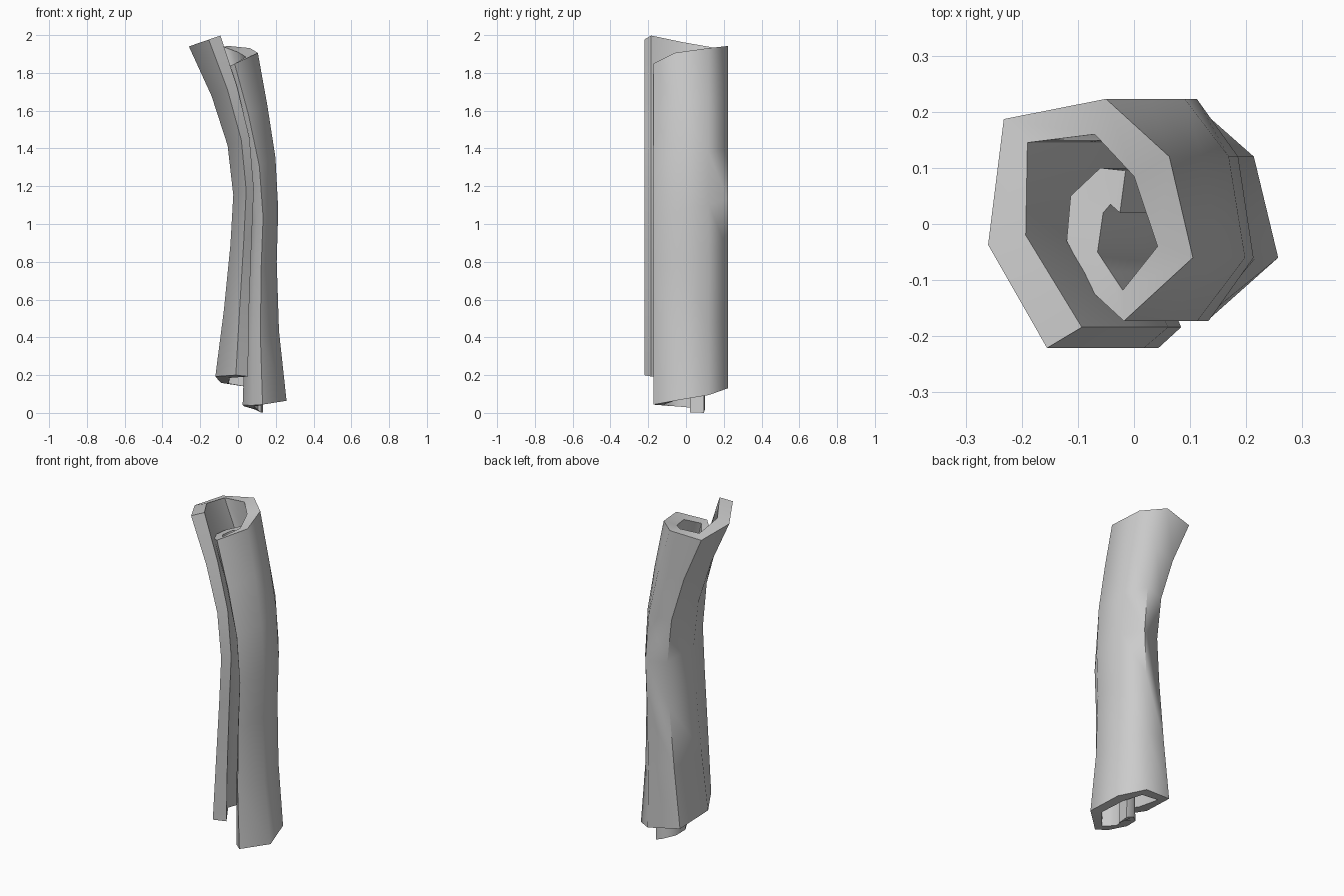
import bpy, bmesh

if "Cube" in bpy.data.objects:
    bpy.data.objects.remove(bpy.data.objects["Cube"])

# Spiral section from outer to inner end: outer x, y, inner x, y, slip at top, slip at bottom
SPIRAL = [
    (-.155, -.221, -.093, -.184, 0, 0),
    (-.260, -.037, -.193, -.020, 0, .02),
    (-.232, .187, -.190, .145, .03, .05),
    (-.050, .223, -.070, .160, .07, .057),
    (.063, .120, .000, .085, .12, .08),
    (.105, -.060, .042, -.040, .16, .105),
    (-.018, -.173, -.020, -.118, .175, .14),
    (-.070, -.125, -.042, -.085, .18, .15),
    (-.120, -.030, -.065, -.050, .185, .155),
    (-.113, .050, -.055, .020, .19, .16),
    (-.060, .100, -.042, .035, .195, .17),
    (-.015, .095, -.025, .020, .20, .183),
]
# Bend of the stick: fraction of height, left x, right x
BEND = [(0, -.12, .257), (.2, -.075, .217), (.4, -.04, .205), (.55, -.025, .213),
        (.7, -.055, .198), (.85, -.14, .155), (1, -.26, .105)]


def point(x, y, slip_top, slip_bottom, ring):
    t, left, right = ring
    s = (x + .26) / .365
    foot_x = BEND[0][1] + (BEND[0][2] - BEND[0][1]) * s
    top = 1.94 + .345 * (x + .26) - slip_top
    bottom = .2 - .115 * (foot_x + .01) - slip_bottom
    return left + (right - left) * s, y, bottom + (top - bottom) * t


bm = bmesh.new()
rings = []
for ring in BEND:
    outer = [bm.verts.new(point(p[0], p[1], p[4], p[5], ring)) for p in SPIRAL]
    inner = [bm.verts.new(point(p[2], p[3], p[4], p[5], ring)) for p in SPIRAL]
    rings.append(outer + inner[::-1])

# Walls along the bend
n = len(SPIRAL) * 2
for a, b in zip(rings, rings[1:]):
    for i in range(n):
        j = (i + 1) % n
        bm.faces.new((a[i], a[j], b[j], b[i]))
# End strips of the rolled sheet
for r in (rings[0], rings[-1]):
    for i in range(len(SPIRAL) - 1):
        bm.faces.new((r[i], r[i + 1], r[n - 2 - i], r[n - 1 - i]))
bmesh.ops.recalc_face_normals(bm, faces=bm.faces)

mesh = bpy.data.meshes.new("rolled_bark_stick")
bm.to_mesh(mesh)
bm.free()
stick = bpy.data.objects.new("rolled_bark_stick", mesh)
bpy.context.collection.objects.link(stick)
bpy.context.view_layer.objects.active = stick
stick.select_set(True)
bpy.ops.object.shade_smooth_by_angle(angle=1.2)
